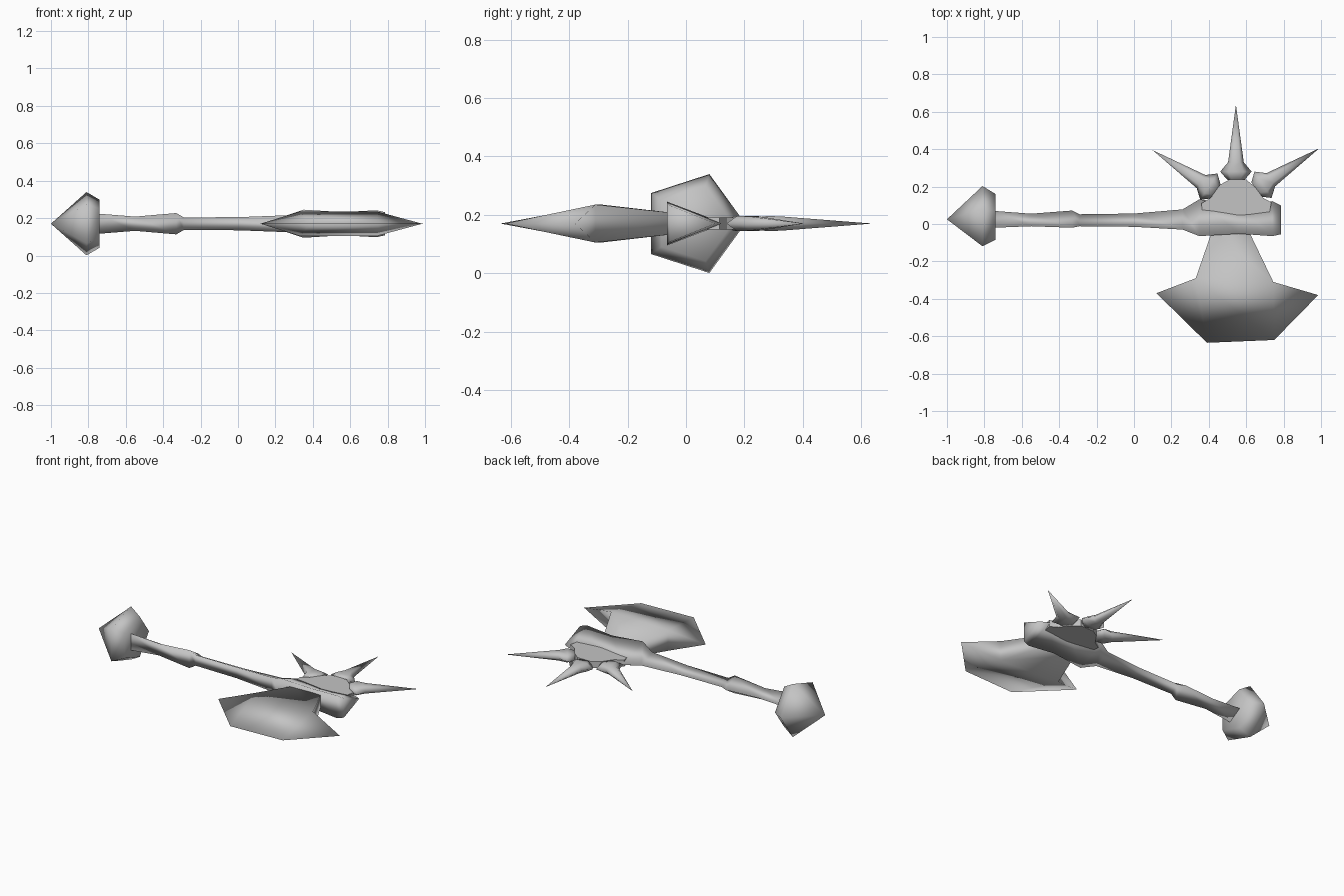
import bpy, bmesh, math
from mathutils import Vector, Matrix

if "Cube" in bpy.data.objects:
    bpy.data.objects.remove(bpy.data.objects["Cube"])

Z = 0.17  # height of the weapon's centre plane
steel = bpy.data.materials.new("plain grey")
steel.diffuse_color = (0.55, 0.55, 0.55, 1)
steel.use_nodes = True
steel.node_tree.nodes["Principled BSDF"].inputs["Base Color"].default_value = steel.diffuse_color


def finish(name, bm):
    bmesh.ops.recalc_face_normals(bm, faces=bm.faces)
    for f in bm.faces:
        f.smooth = True
    me = bpy.data.meshes.new(name)
    bm.to_mesh(me)
    bm.free()
    me.materials.append(steel)
    ob = bpy.data.objects.new(name, me)
    bpy.context.collection.objects.link(ob)
    return ob


def loft(name, rings, tip=None, matrix=None):
    """Skin a row of equal-sized rings; close the far end with a point or a cap."""
    bm = bmesh.new()
    loops = [[bm.verts.new(p) for p in r] for r in rings]
    n = len(loops[0])
    for a, b in zip(loops, loops[1:]):
        for i in range(n):
            j = (i + 1) % n
            bm.faces.new((a[i], a[j], b[j], b[i]))
    bm.faces.new(loops[0])
    if tip:
        t = bm.verts.new(tip)
        for i in range(n):
            bm.faces.new((loops[-1][i], loops[-1][(i + 1) % n], t))
    else:
        bm.faces.new(loops[-1])
    if matrix:
        bm.transform(matrix)
    return finish(name, bm)


# Three-sided handle swelling into the head: x, flat-side y, ridge y, half height
stations = [(-0.75, -0.02, 0.07, 0.054), (-0.55, -0.012, 0.055, 0.038),
            (-0.33, -0.02, 0.072, 0.057), (-0.29, -0.012, 0.052, 0.034),
            (0.0, -0.015, 0.056, 0.035), (0.26, -0.03, 0.078, 0.045),
            (0.35, -0.065, 0.132, 0.075), (0.56, -0.052, 0.098, 0.062),
            (0.74, -0.065, 0.122, 0.072), (0.785, -0.055, 0.10, 0.062)]
loft("handle", [[(x, a, Z - h), (x, b, Z), (x, a, Z + h)] for x, a, b, h in stations])


# Five-sided pointed pommel
def pentagon(x, r):
    return [(x, 0.025 + r * math.cos(k * math.tau / 5), Z + r * math.sin(k * math.tau / 5))
            for k in range(5)]


loft("pommel", [pentagon(-0.74, 0.135), pentagon(-0.81, 0.178)], tip=(-1.0, 0.025, Z))

# Axe blade: thick neck and shoulders, thin cutting edge
bm = bmesh.new()


def pair(x, y, h):
    return [bm.verts.new((x, y, Z + s * h)) for s in (1, -1)]


n1, n2 = pair(0.42, -0.03, 0.035), pair(0.61, -0.03, 0.035)
c1, c2 = pair(0.33, -0.29, 0.065), pair(0.745, -0.31, 0.065)
t1, e1, e2, t2 = [bm.verts.new((x, y, Z)) for x, y in
                  ((0.12, -0.37), (0.39, -0.635), (0.75, -0.62), (0.985, -0.38))]
for s in (0, 1):
    bm.faces.new((n1[s], n2[s], c2[s], c1[s]))
    bm.faces.new((c1[s], c2[s], e2, e1))
    bm.faces.new((c1[s], e1, t1))
    bm.faces.new((c2[s], t2, e2))
for n, c, t in ((n1, c1, t1), (n2, c2, t2)):
    bm.faces.new((n[0], c[0], c[1], n[1]))
    bm.faces.new((c[0], t, c[1]))
bm.faces.new((n1[0], n2[0], n2[1], n1[1]))
finish("axe_blade", bm)

# Flat plate carrying the spikes
outline = [(0.37, 0.04), (0.36, 0.11), (0.41, 0.14), (0.46, 0.21), (0.51, 0.237),
           (0.60, 0.237), (0.645, 0.2), (0.69, 0.14), (0.735, 0.115), (0.72, 0.04)]
plate = loft("spike_plate", [[(x, y, Z + s * 0.021) for x, y in outline] for s in (-1, 1)])
for p in plate.data.polygons:
    p.use_smooth = False


# Three flared spikes, modelled along local x
def section(d, w, h):
    return [(d, w * a, h * b) for a, b in
            ((1, 0), (0.5, 1), (-0.5, 1), (-1, 0), (-0.5, -1), (0.5, -1))]


for name, x, y, deg in (("right", 0.652, 0.185, 33), ("middle", 0.545, 0.235, 90),
                        ("left", 0.438, 0.175, 147)):
    m = Matrix.Translation((x, y, Z)) @ Matrix.Rotation(math.radians(deg), 4, 'Z')
    loft("spike_" + name,
         [section(0, 0.045, 0.02), section(0.045, 0.084, 0.026), section(0.095, 0.042, 0.024)],
         tip=(0.403, 0, 0), matrix=m)
